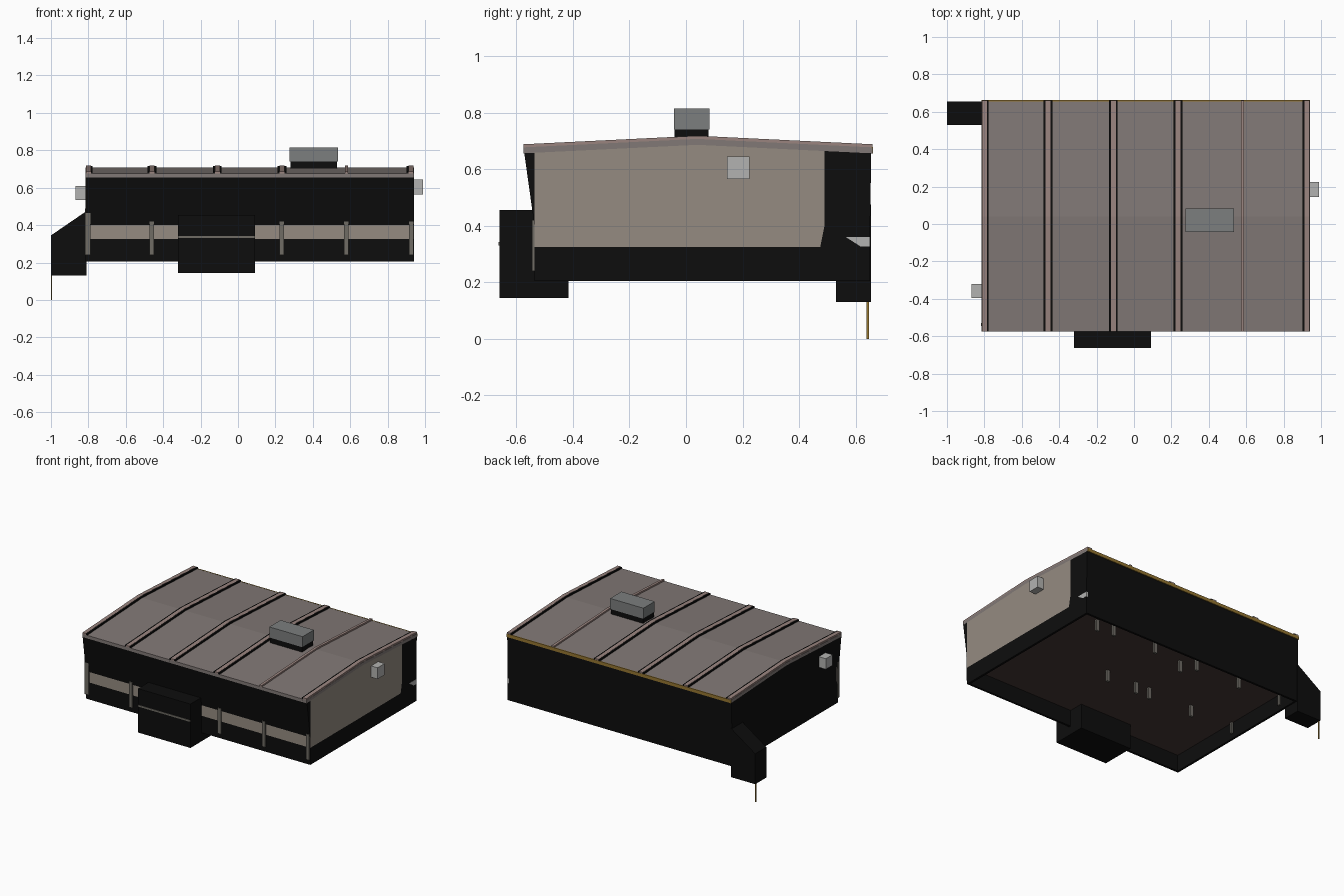
import bpy, bmesh

if "Cube" in bpy.data.objects:
    bpy.data.objects.remove(bpy.data.objects["Cube"])

def mat(name, r, g, b):
    m = bpy.data.materials.new(name)
    m.diffuse_color = (r, g, b, 1)
    m.use_nodes = True
    m.node_tree.nodes["Principled BSDF"].inputs["Base Color"].default_value = m.diffuse_color
    return m

BLACK = mat("black", .004, .004, .004)
WALL = mat("wall_beige", .30, .26, .22)
ROOF = mat("roof_grey", .22, .19, .18)
RIB = mat("rib_pink", .32, .23, .21)
FLOOR = mat("floor_brown", .06, .04, .035)
POST = mat("post_grey", .16, .15, .13)
OCHRE = mat("ochre", .30, .18, .03)
METAL = mat("metal", .20, .21, .21)
LIGHT = mat("light_grey", .45, .45, .44)

def prism(name, pts, axis, a, b, m):
    """Extrude a profile: axis 'x' takes (y, z) points, axis 'y' takes (x, z)."""
    bm = bmesh.new()
    place = (lambda p, t: (t, p[0], p[1])) if axis == 'x' else (lambda p, t: (p[0], t, p[1]))
    lo = [bm.verts.new(place(p, a)) for p in pts]
    hi = [bm.verts.new(place(p, b)) for p in pts]
    bm.faces.new(lo)
    bm.faces.new(hi[::-1])
    for i in range(len(pts)):
        j = (i + 1) % len(pts)
        bm.faces.new((lo[i], hi[i], hi[j], lo[j]))
    bmesh.ops.recalc_face_normals(bm, faces=bm.faces)
    me = bpy.data.meshes.new(name)
    bm.to_mesh(me)
    bm.free()
    me.materials.append(m)
    ob = bpy.data.objects.new(name, me)
    bpy.context.collection.objects.link(ob)
    return ob

def box(name, x, y, z, m):
    return prism(name, [(y[0], z[0]), (y[1], z[0]), (y[1], z[1]), (y[0], z[1])], 'x', *x, m)

X0, X1, YF, YB = -.815, .94, -.535, .65

def roof_band(lo, hi):
    """Gabled strip profile between two heights above the eave."""
    return [(-.575, lo), (.04, lo + .03), (.66, lo),
            (.66, hi), (.04, hi + .03), (-.575, hi)]

# hollow base skirt and the floor inside it
box("skirt_front", (X0, X1), (YF, YF + .015), (.205, .325), BLACK)
box("skirt_back", (X0, X1), (YB - .015, YB), (.205, .325), BLACK)
box("skirt_left", (X0, X0 + .015), (YF, YB), (.205, .325), BLACK)
box("skirt_right", (X1 - .015, X1), (YF, YB), (.205, .325), BLACK)
box("floor", (X0 + .01, X1 - .01), (YF + .01, YB - .01), (.32, .33), FLOOR)

# walls
prism("right_wall", [(YF, .325), (.475, .325), (.49, .40), (.49, .664),
                     (.04, .686), (YF, .658)], 'x', X1 - .02, X1, WALL)
prism("right_rear_panel", [(.475, .325), (YB, .325), (.655, .656), (.49, .664),
                           (.49, .40)], 'x', X1 - .02, X1, BLACK)
prism("rear_panel_patch", [(.565, .36), (.651, .36), (.651, .326), (.618, .326)],
      'x', X1 - .01, X1 + .002, LIGHT)
prism("left_wall", [(YF, .325), (YB, .325), (.655, .656), (.04, .686), (YF, .658)],
      'x', X0, X0 + .02, BLACK)
prism("back_wall", [(YB - .02, .325), (YB, .325), (.655, .657), (YB - .02, .657)],
      'x', X0, X1, BLACK)
box("front_wall", (X0, X1 - .02), (YF, YF + .02), (.325, .46), WALL)
prism("front_fascia", [(YF - .001, .40), (-.572, .657), (YF, .657), (YF, .40)],
      'x', X0, X1, BLACK)

# roof sheet, back eave trim and raised ribs
prism("roof", roof_band(.655, .677), 'x', X0, X1, ROOF)
box("back_eave_trim", (X0, X1), (.655, .662), (.655, .678), OCHRE)
RIBS = [-.80, -.46, -.11, .235, .58, .925]
for i, x in enumerate(RIBS):
    w = .009 if i == 4 else .013
    prism(f"roof_rib_{i}", roof_band(.665, .688), 'x', x - w, x + w, RIB)
    for s in (-1, 1):
        if i == 4 or (i == 0 and s < 0) or (i == 5 and s > 0):
            continue
        e = sorted((x + s * w, x + s * (w + .010)))
        prism(f"rib_side_{i}_{s}", roof_band(.665, .687), 'x', *e, BLACK)

# posts: front row, back row and middle row
def post(name, x, y, top):
    box(name, (x - .012, x + .012), (y - .008, y + .008), (.24, top), POST)

for i, x in enumerate(RIBS):
    post(f"front_post_{i}", x, YF - .002, .49 if i == 0 else .42)
    if i < 5:
        post(f"back_post_{i}", x, .49, .33)
    if i < 4:
        post(f"middle_post_{i}", x, .02, .33)
for i, (x, y) in enumerate([(.70, .47), (0, .02), (-.04, .41)]):
    post(f"inner_post_{i}", x, y, .33)
box("left_front_post", (X0 - .004, X0 + .01), (YF - .01, YF + .006), (.24, .49), POST)

# front entrance box with trim line
box("entrance_box", (-.32, .09), (-.66, -.415), (.145, .455), BLACK)
box("entrance_trim", (-.32, .09), (-.663, -.655), (.33, .342), POST)

# rear left chute and its thin support
prism("chute", [(-1, .13), (X0 + .005, .13), (X0 + .005, .475), (-1, .345)],
      'y', .53, .655, BLACK)
box("chute_support", (-1, -.995), (.638, .648), (0, .14), OCHRE)

# roof vent
box("vent_base", (.28, .53), (-.04, .08), (.69, .74), BLACK)
box("vent_cap", (.275, .535), (-.043, .083), (.74, .815), METAL)

# wall-mounted units
box("left_wall_unit", (-.87, X0), (-.395, -.32), (.535, .61), LIGHT)
box("right_wall_unit", (X1, .99), (.145, .225), (.565, .645), LIGHT)
